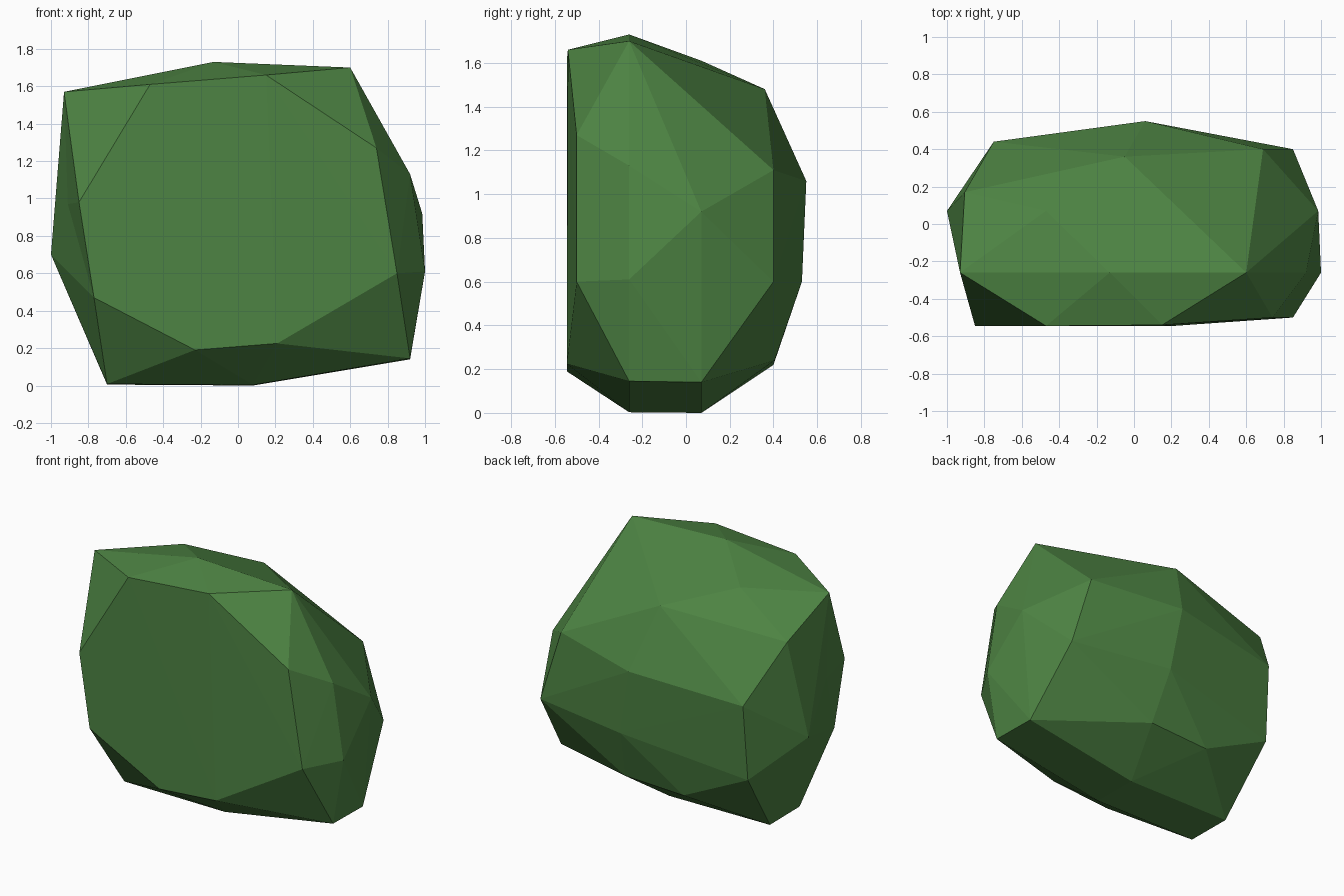
import bpy, bmesh
from mathutils import Vector

if "Cube" in bpy.data.objects:
    bpy.data.objects.remove(bpy.data.objects["Cube"])

# Faceted boulder-like shrub: corner points grouped by depth, wrapped in a hull
front_facet = [(-.47, -.545, 1.61), (.15, -.54, 1.66), (.74, -.50, 1.27), (.85, -.50, .60),
               (.21, -.545, .225), (-.23, -.545, .19), (-.77, -.545, .47), (-.85, -.545, .98)]
front_ring = [(-.13, -.26, 1.73), (.60, -.26, 1.70), (.92, -.26, 1.13), (1.0, -.26, .61),
              (.92, -.26, .145), (.08, -.26, .003), (-.70, -.26, .008), (-.93, -.26, 1.57)]
middle_ring = [(-.47, .07, 1.61), (.985, .07, .92), (.92, .07, .14), (.08, .07, .0),
               (-.70, .07, .005), (-1.0, .07, .70), (-.905, .17, 1.38)]
back_ring = [(-.05, .36, 1.48), (.69, .40, 1.11), (.85, .40, .60), (.19, .405, .24),
             (-.26, .40, .22), (-.76, .40, .46), (-.75, .44, .99), (.06, .55, 1.06), (.14, .53, .60)]
dent_out, dent_in = Vector((-.95, -.26, .97)), Vector((-.91, -.26, .97))

bm = bmesh.new()
for p in front_facet + front_ring + middle_ring + back_ring + [dent_out]:
    bm.verts.new(p)
hull = bmesh.ops.convex_hull(bm, input=bm.verts)
loose = [v for v in bm.verts if not v.link_faces]
bmesh.ops.delete(bm, geom=loose, context='VERTS')
bmesh.ops.recalc_face_normals(bm, faces=bm.faces)

# Small dent on the left side
for v in bm.verts:
    if (v.co - dent_out).length < 1e-4:
        v.co = dent_in

mesh = bpy.data.meshes.new("faceted_shrub")
bm.to_mesh(mesh)
bm.free()

leaf = bpy.data.materials.new("leaf green")
leaf.diffuse_color = (0.075, 0.23, 0.056, 1)
leaf.use_nodes = True
leaf.node_tree.nodes["Principled BSDF"].inputs["Base Color"].default_value = leaf.diffuse_color
mesh.materials.append(leaf)
shrub = bpy.data.objects.new("faceted_shrub", mesh)
bpy.context.collection.objects.link(shrub)
